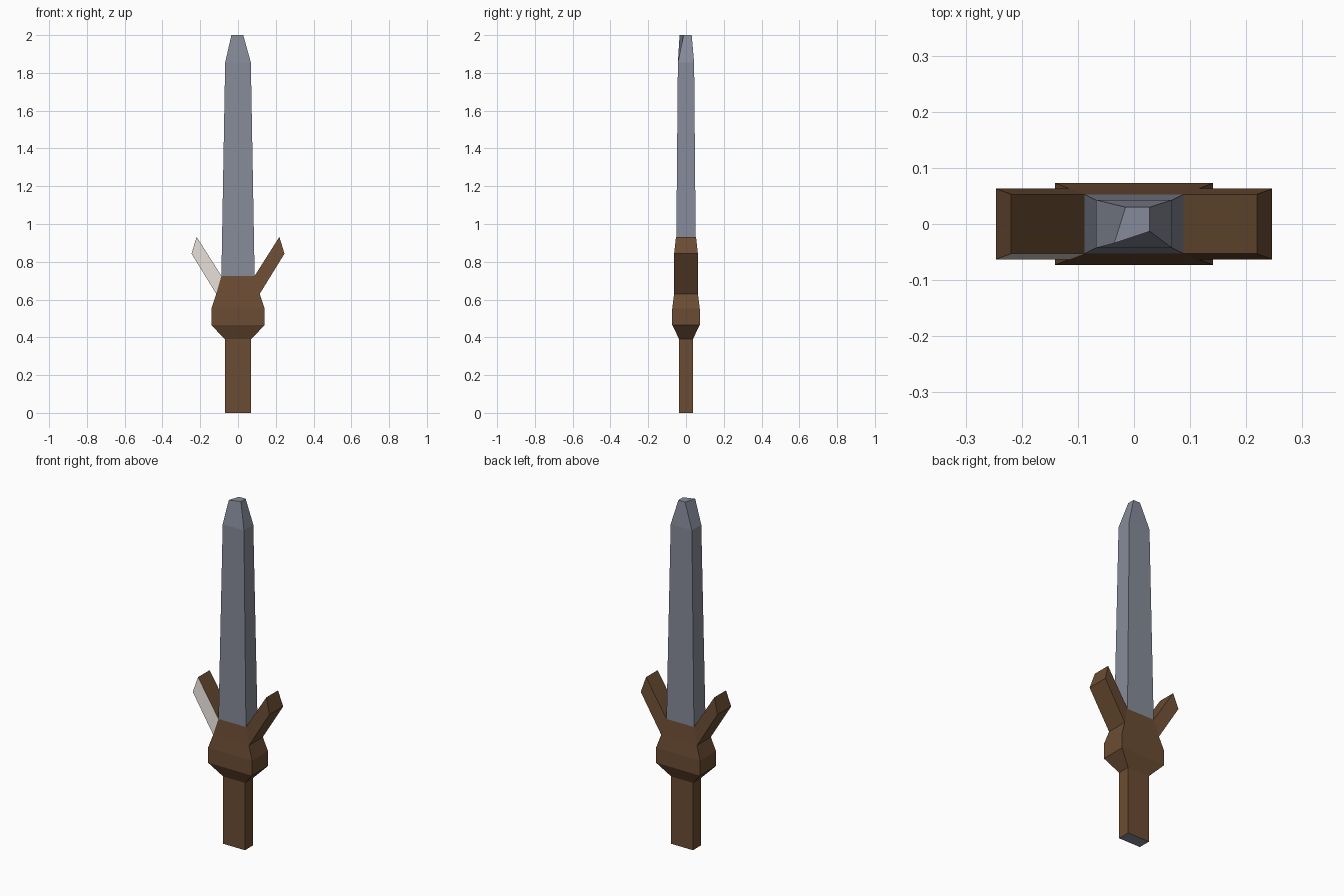
import bpy, bmesh
from mathutils import Vector

if "Cube" in bpy.data.objects:
    bpy.data.objects.remove(bpy.data.objects["Cube"])


def material(name, color):
    m = bpy.data.materials.new(name)
    m.diffuse_color = (*color, 1)
    m.use_nodes = True
    m.node_tree.nodes["Principled BSDF"].inputs["Base Color"].default_value = m.diffuse_color
    return m


WOOD = material("brown", (0.147, 0.073, 0.033))
STEEL = material("steel", (0.24, 0.26, 0.32))
PALE = material("pale", (0.79, 0.73, 0.68))


def ring(bm, hx, hy, z):
    """Rectangular cross-section, counter-clockwise from front left."""
    return [bm.verts.new((sx * hx, sy * hy, z))
            for sx, sy in ((-1, -1), (1, -1), (1, 1), (-1, 1))]


def bridge(bm, a, b, skip=()):
    """Join two four-point loops with outward quads."""
    return [bm.faces.new((a[i], a[(i + 1) % 4], b[(i + 1) % 4], b[i]))
            for i in range(4) if i not in skip]


def finish(bm, name, mats):
    mesh = bpy.data.meshes.new(name)
    bm.to_mesh(mesh)
    bm.free()
    for m in mats:
        mesh.materials.append(m)
    obj = bpy.data.objects.new(name, mesh)
    bpy.context.collection.objects.link(obj)
    return obj


# Hilt: grip, bulging guard and collar, with two prongs growing from the collar
bm = bmesh.new()
sections = [(0.07, 0.036, 0), (0.07, 0.036, 0.39), (0.141, 0.073, 0.465),
            (0.141, 0.073, 0.552), (0.115, 0.063, 0.63), (0.088, 0.053, 0.725)]
rings = [ring(bm, *s) for s in sections]
bm.faces.new(rings[0][::-1]).material_index = 1
for k in range(len(rings) - 1):
    collar = k == len(rings) - 2
    bridge(bm, rings[k], rings[k + 1], skip=(1, 3) if collar else ())

# Prongs: collar sides extended outward and upward
low, high = rings[-2:]
for side, sign in ((1, 1), (3, -1)):
    n = (side + 1) % 4
    base = [low[side], low[n], high[n], high[side]]
    tip = [bm.verts.new(v.co + Vector((sign * 0.131, 0, dz)))
           for v, dz in zip(base, (0.213, 0.213, 0.207, 0.207))]
    faces = bridge(bm, base, tip)
    bm.faces.new(tip)
    if sign < 0:
        faces[1].material_index = 2  # pale front of the left prong
finish(bm, "hilt", [WOOD, STEEL, PALE])

# Blade: long taper with a blunt, slightly skewed point
bm = bmesh.new()
root = ring(bm, 0.088, 0.053, 0.725)
shoulder = ring(bm, 0.068, 0.043, 1.855)
point = [bm.verts.new((x, y, 2.0)) for x, y in
         ((-0.035, -0.034), (0.028, -0.013), (0.028, 0.03), (-0.015, 0.03))]
bridge(bm, root, shoulder)
bridge(bm, shoulder, point)
bm.faces.new(point)
finish(bm, "blade", [STEEL])
